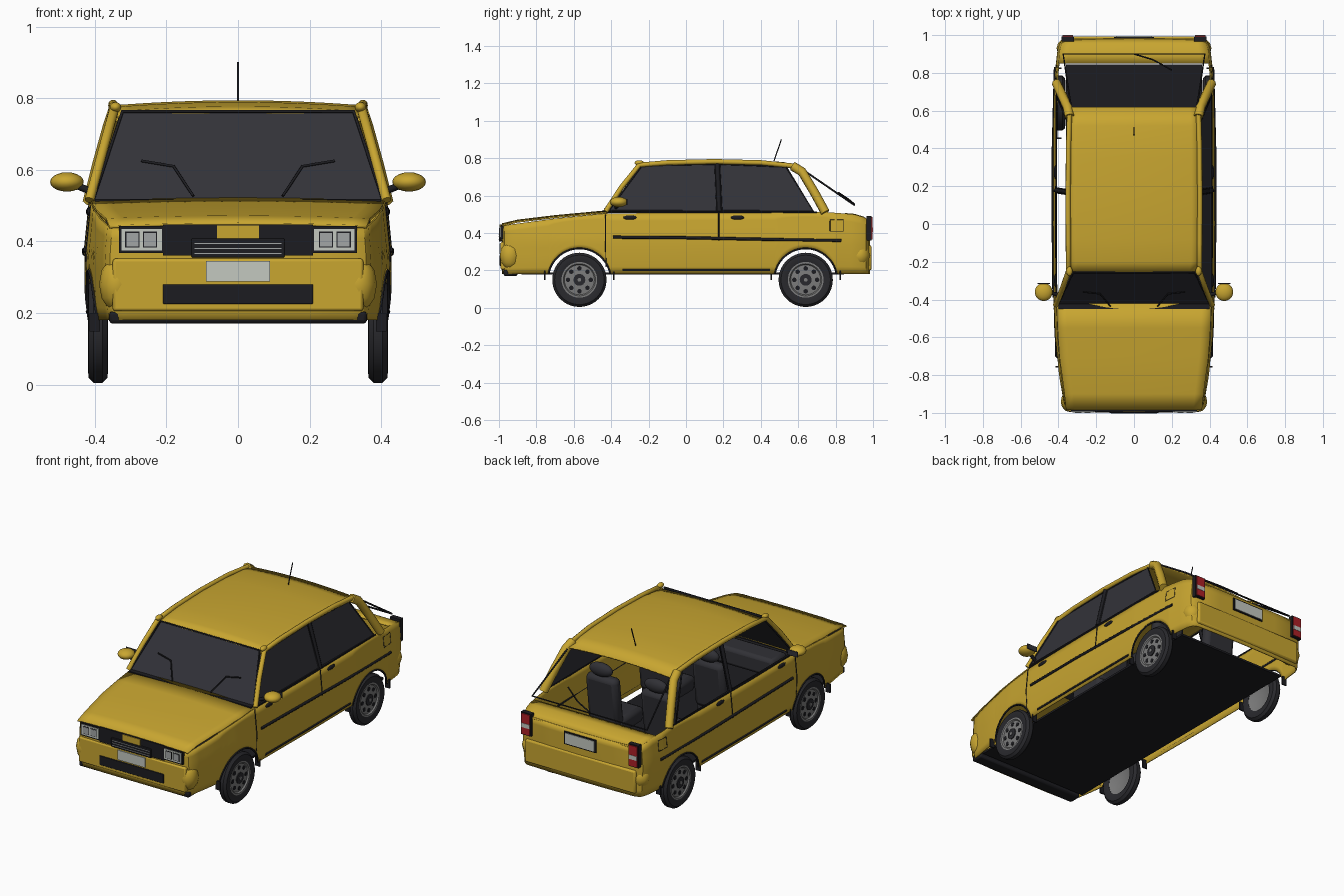
import bpy, bmesh, math
from mathutils import Matrix, Vector

old = bpy.data.objects.get("Cube")
if old:
    bpy.data.objects.remove(old)


def material(name, rgb):
    m = bpy.data.materials.new(name)
    m.use_nodes = True
    m.diffuse_color = (*rgb, 1)
    m.node_tree.nodes["Principled BSDF"].inputs["Base Color"].default_value = (*rgb, 1)
    return m


YELLOW = material("yellow paint", (.58, .38, .03))
GLASS = material("dark glass", (.032, .032, .04))
BLACK = material("black trim", (.012, .012, .015))
RUBBER = material("rubber", (.022, .022, .026))
FABRIC = material("seat fabric", (.03, .03, .036))
STEEL = material("wheel grey", (.2, .2, .2))
LAMP = material("lamp grey", (.36, .38, .38))
WHITE = material("plate white", (.55, .58, .53))
RED = material("tail red", (.42, .015, .02))


def finish(name, bm, mat, mirror=False, thick=0, bevel=0, smooth=True):
    me = bpy.data.meshes.new(name)
    bm.to_mesh(me)
    bm.free()
    me.materials.append(mat)
    ob = bpy.data.objects.new(name, me)
    bpy.context.collection.objects.link(ob)
    if bevel:
        b = ob.modifiers.new("Bevel", "BEVEL")
        b.width, b.segments = bevel, 2
    if mirror:
        ob.modifiers.new("Mirror", "MIRROR")
    if thick:
        s = ob.modifiers.new("Solidify", "SOLIDIFY")
        s.thickness, s.offset = thick, -1
    if smooth:
        bpy.ops.object.select_all(action="DESELECT")
        ob.select_set(True)
        bpy.context.view_layer.objects.active = ob
        bpy.ops.object.shade_smooth_by_angle(angle=math.radians(35))
    return ob


def box(name, lo, hi, mat, mirror=False, bevel=0, tilt=0):
    lo, hi = Vector(lo), Vector(hi)
    mat4 = (Matrix.Translation((lo + hi) / 2) @ Matrix.Rotation(tilt, 4, "X")
            @ Matrix.Diagonal((*(hi - lo), 1)))
    bm = bmesh.new()
    bmesh.ops.create_cube(bm, size=1, matrix=mat4)
    return finish(name, bm, mat, mirror, bevel=bevel, smooth=bevel > 0)


def ball(name, centre, radii, mat, mirror=True, segments=20):
    bm = bmesh.new()
    m = Matrix.Translation(centre) @ Matrix.Diagonal((*radii, 1))
    bmesh.ops.create_uvsphere(bm, u_segments=segments, v_segments=segments // 2, radius=1, matrix=m)
    return finish(name, bm, mat, mirror)


def grid(name, cols, mat, mirror=False, thick=0, wrap=False):
    bm = bmesh.new()
    vs = [[bm.verts.new(p) for p in c] for c in cols]
    for a, b in zip(vs, vs[1:] + (vs[:1] if wrap else [])):
        for j in range(len(a) - 1):
            bm.faces.new((a[j], b[j], b[j + 1], a[j + 1]))
    if wrap:
        bmesh.ops.remove_doubles(bm, verts=bm.verts, dist=1e-5)
        bmesh.ops.recalc_face_normals(bm, faces=bm.faces)
    return finish(name, bm, mat, mirror, thick)


def tube(name, pts, r, mat, both=False):
    for side in ((1, -1) if both else (1,)):
        cu = bpy.data.curves.new(name, "CURVE")
        cu.dimensions, cu.bevel_depth, cu.bevel_resolution = "3D", r, 2
        cu.use_fill_caps = True
        sp = cu.splines.new("POLY")
        sp.points.add(len(pts) - 1)
        for p, (x, y, z) in zip(sp.points, pts):
            p.co = (x * side, y, z, 1)
        cu.materials.append(mat)
        suffix = ("_left" if side > 0 else "_right") if both else ""
        bpy.context.collection.objects.link(bpy.data.objects.new(name + suffix, cu))


def interp(table, v):
    for (a, p), (b, q) in zip(table, table[1:]):
        if v <= b:
            return p + (q - p) * max(0, (v - a) / (b - a))
    return table[-1][1]


AXLES, HUB, ARCH, SILL = (-.57, .64), .15, .168, .18
WIDTH = [(-.95, .372), (-.8, .397), (-.6, .417), (-.4, .426), (0, .43), (.5, .428), (.8, .42), (.93, .405)]
TOP = [(-.98, .44), (-.7, .478), (-.43, .505), (.75, .512), (.88, .502), (.95, .485), (.99, .465)]
BULGE = [(.18, .97), (.25, .99), (.36, 1), (.51, .965)]


def body_x(y, z):
    return interp(WIDTH, y) * interp(BULGE, z)


def bottom(y):
    return max([SILL] + [HUB + math.sqrt(max(0, ARCH**2 - (y - a)**2)) for a in AXLES])


# Hollow painted shell: plan outline swept up, with wheel arches in its lower edge
ys = {round(-.95 + i * .047, 4) for i in range(41)}
ys |= {round(a + ARCH * math.cos(math.pi * k / 24), 4) for a in AXLES for k in range(25)}
plan = [(0, -.985), (.2, -.985), (.33, -.98), (.358, -.97)]
plan += [(interp(WIDTH, y), y) for y in sorted(ys) if y < .94]
plan += [(.392, .962), (.365, .978), (.2, .983), (0, .985)]
shell = []
for x, y in plan:
    lo, hi = bottom(y), interp(TOP, y)
    zs = [lo + (hi - lo) * j / 8 for j in range(9)]
    shell.append([(x * interp(BULGE, z), y, z) for z in zs])
grid("body_shell", shell, YELLOW, mirror=True, thick=.006)

# Bonnet, roof and rear deck as crowned plates


def crowned(name, stations, crown):
    cols = []
    for i in range(17):
        u = i / 8 - 1
        cols.append([(u * w, y, z - crown * u * u) for y, w, z in stations])
    grid(name, cols, YELLOW, thick=.008)


crowned("bonnet", [(-.985, .36, .452), (-.9, .368, .472), (-.7, .395, .496), (-.55, .405, .51), (-.42, .41, .522)], .008)
crowned("roof", [(-.26, .335, .762), (-.2, .345, .777), (-.08, .347, .789), (.15, .348, .794),
                 (.35, .347, .79), (.52, .345, .78), (.62, .335, .757)], .014)
crowned("rear_deck", [(.85, .4, .507), (.9, .395, .503), (.95, .385, .488), (.982, .37, .467)], .003)
box("floor_pan", (-.36, -.88, .178), (.36, .845, .19), BLACK)
box("scuttle", (-.4, -.45, .505), (.4, -.42, .519), BLACK)

# Pillars and roof rails
tube("front_pillar_and_rail", [(.415, -.43, .515), (.38, -.345, .645), (.347, -.25, .764), (.348, -.1, .776),
                               (.349, .15, .782), (.347, .4, .776), (.342, .58, .758)], .014, YELLOW, True)
tube("rear_pillar", [(.342, .57, .758), (.352, .62, .728), (.382, .685, .62), (.41, .745, .51)], .025, YELLOW, True)
ball("rail_front_cap", (.342, -.25, .775), (.016, .025, .014), YELLOW)


def side_x(z):
    return .414 - (z - .51) * .27


def pane(name, corners, mat, thick=.004):
    bm = bmesh.new()
    bm.faces.new([bm.verts.new(c) for c in corners])
    return finish(name, bm, mat, thick=thick, smooth=False)


# Glazing: windscreen and left side panes; the rear and right openings are unglazed
pane("windscreen", [(-.405, -.425, .515), (.405, -.425, .515), (.325, -.255, .764), (-.325, -.255, .764)], GLASS)
SIDE_PANES = {"front": [(-.415, .518), (.165, .518), (.155, .768), (-.235, .762)],
              "rear": [(.19, .518), (.68, .518), (.535, .755), (.18, .768)]}
for label, outline in SIDE_PANES.items():
    pts = [(side_x(z), y, z) for y, z in outline]
    pane(label + "_side_glass", pts, GLASS)
    tube(label + "_window_seal", pts + pts[:1], .005, BLACK, True)
tube("centre_pillar", [(.412, .178, .515), (.347, .168, .77)], .013, BLACK, True)
tube("windscreen_seal", [(-.405, -.43, .517), (-.323, -.26, .763), (.323, -.26, .763), (.405, -.43, .517)], .005, BLACK)
tube("rear_window_frame", [(.335, .63, .735), (.375, .9, .55), (-.375, .9, .55), (-.335, .63, .735)], .005, BLACK)
tube("front_wiper", [(.125, -.435, .527), (.18, -.37, .61), (.27, -.36, .625)], .004, BLACK, True)
tube("rear_wiper", [(0, .9, .555), (.1, .87, .58), (.2, .815, .617)], .004, BLACK)
tube("aerial", [(0, .47, .785), (0, .51, .9)], .003, BLACK)

# Mirrors, handles, mouldings, shut lines, sills and mud flaps
ball("mirror_shell", (.478, -.36, .566), (.047, .048, .027), YELLOW)
box("mirror_glass", (.444, -.318, .55), (.512, -.312, .582), GLASS, True, .002)
tube("mirror_stalk", [(.4, -.375, .535), (.46, -.36, .56)], .01, BLACK, True)
for label, y in (("front", -.3), ("rear", .275)):
    ball(label + "_door_handle", (body_x(y, .483), y, .483), (.008, .036, .012), BLACK)


def along_side(name, path, r, mat=BLACK):
    tube(name, [(body_x(y, z), y, z) for y, z in path], r, mat, True)


along_side("side_moulding", [(-.39, .378), (0, .375), (.4, .367), (.83, .36)], .008)
along_side("sill_strip", [(-.34, .203), (.05, .203), (.45, .203)], .006)
along_side("front_shut_line", [(-.43, .5), (-.43, .36), (-.428, .22)], .003)
along_side("centre_shut_line", [(.175, .51), (.175, .36)], .003)
along_side("belt_strip", [(-.42, .51), (0, .511), (.7, .511)], .004)
for label, a in zip(("front", "rear"), AXLES):
    arc = [(a + ARCH * math.cos(t), HUB + ARCH * math.sin(t)) for t in [math.pi * (.06 + .88 * k / 20) for k in range(21)]]
    along_side(label + "_arch_lip", arc, .005)
    for n, d in (("fore", -.185), ("aft", .185)):
        box(f"{label}_{n}_flap", (.385, a + d - .004, .148), (.415, a + d + .004, .2), BLACK, True)
along_side("fuel_flap", [(.77, .41), (.84, .41), (.84, .47), (.77, .47), (.77, .41)], .002)

# Wheels


def lathe(name, profile, y, mat):
    cols = []
    for k in range(40):
        t = math.tau * k / 40
        cols.append([(.391 + x, y + r * math.cos(t), HUB + r * math.sin(t)) for r, x in profile])
    grid(name, cols, mat, mirror=True, wrap=True)


def disc(name, spots, r, x, depth, mat):
    bm = bmesh.new()
    for y, z in spots:
        m = Matrix.Translation((x, y, z)) @ Matrix.Rotation(math.pi / 2, 4, "Y")
        bmesh.ops.create_cone(bm, cap_ends=True, segments=14, radius1=r, radius2=r, depth=depth, matrix=m)
    finish(name, bm, mat, mirror=True)


TYRE = [(.09, -.02), (.112, -.028), (.132, -.026), (.145, -.012), (.145, .012), (.132, .026), (.112, .028), (.09, .02), (.09, -.02)]
RIM = [(0, -.01), (.08, -.012), (.096, -.022), (.096, .022), (.086, .022), (.08, .014), (.035, .018), (0, .018)]
for label, a in zip(("front", "rear"), AXLES):
    lathe(label + "_tyre", TYRE, a, RUBBER)
    lathe(label + "_rim", RIM, a, STEEL)
    ring = [(a + .061 * math.cos(k * math.pi / 4), HUB + .061 * math.sin(k * math.pi / 4)) for k in range(8)]
    disc(label + "_rim_holes", ring, .012, .406, .006, BLACK)
    disc(label + "_hub_cap", [(a, HUB)], .032, .41, .008, RUBBER)
    disc(label + "_hub_nut", [(a, HUB)], .01, .414, .006, STEEL)

# Nose: grille, headlamps, plate, intake and bumper
box("grille_panel", (-.21, -.992, .36), (.21, -.975, .447), BLACK)
box("grille_badge_block", (-.058, -.996, .4), (.058, -.98, .445), YELLOW)
box("grille_bar", (-.13, -1, .355), (.13, -.98, .408), BLACK, bevel=.003)
for k in range(3):
    box(f"grille_slat_{k + 1}", (-.122, -1.002, .365 + k * .014), (.122, -.99, .368 + k * .014), LAMP)
box("headlamp_surround", (.205, -.993, .367), (.333, -.955, .443), BLACK, True)
box("headlamp_frame", (.213, -.997, .375), (.325, -.97, .435), WHITE, True)
for label, x in (("inner", .226), ("outer", .275)):
    box(label + "_lamp_rim", (x, -.999, .383), (x + .04, -.98, .427), BLACK, True)
    box(label + "_lamp_lens", (x + .003, -1.001, .386), (x + .037, -.98, .424), LAMP, True)
box("front_bumper", (-.35, -.992, .205), (.35, -.96, .352), YELLOW, bevel=.008)
ball("front_bumper_corner", (.338, -.94, .28), (.05, .056, .077), YELLOW, segments=12)
box("front_plate", (-.09, -.998, .288), (.09, -.99, .345), WHITE)
box("front_intake", (-.21, -.997, .225), (.21, -.985, .28), BLACK, bevel=.003)
box("front_lip", (-.36, -.975, .17), (.36, -.9, .205), BLACK, bevel=.01)

# Tail: lamps, plate and bumper
box("tail_lamp_case", (.318, .965, .36), (.384, .993, .492), BLACK, True)
box("tail_lamp_red", (.324, .97, .366), (.378, .998, .486), RED, True)
box("tail_lamp_reverse", (.324, .975, .405), (.378, 1, .43), WHITE, True)
box("rear_plate_frame", (-.105, .98, .375), (.105, .991, .45), BLACK)
box("rear_plate", (-.096, .985, .382), (.096, .994, .443), WHITE)
box("rear_bumper", (-.36, .955, .2), (.36, .992, .335), YELLOW, bevel=.01)
ball("rear_bumper_corner", (.352, .93, .28), (.058, .055, .062), YELLOW, segments=12)

# Cabin
box("dashboard", (-.37, -.42, .4), (.37, -.28, .505), FABRIC, bevel=.02)
for label, y in (("front", .02), ("rear", .5)):
    box(label + "_seat_base", (.08, y - .23, .24), (.28, y + .01, .33), FABRIC, True, .025)
    box(label + "_seat_back", (.08, y - .03, .29), (.28, y + .035, .58), FABRIC, True, .025, -.12)
    ball(label + "_headrest", (.18, y + .035, .62), (.075, .03, .04), FABRIC)
wheel_ring = [(.18 + .075 * math.cos(k * math.pi / 10), -.23 + .025 * math.sin(k * math.pi / 10),
               .5 + .07 * math.sin(k * math.pi / 10)) for k in range(21)]
tube("steering_wheel", wheel_ring, .007, BLACK)
tube("steering_column", [(.18, -.23, .5), (.18, -.32, .45)], .012, BLACK)
